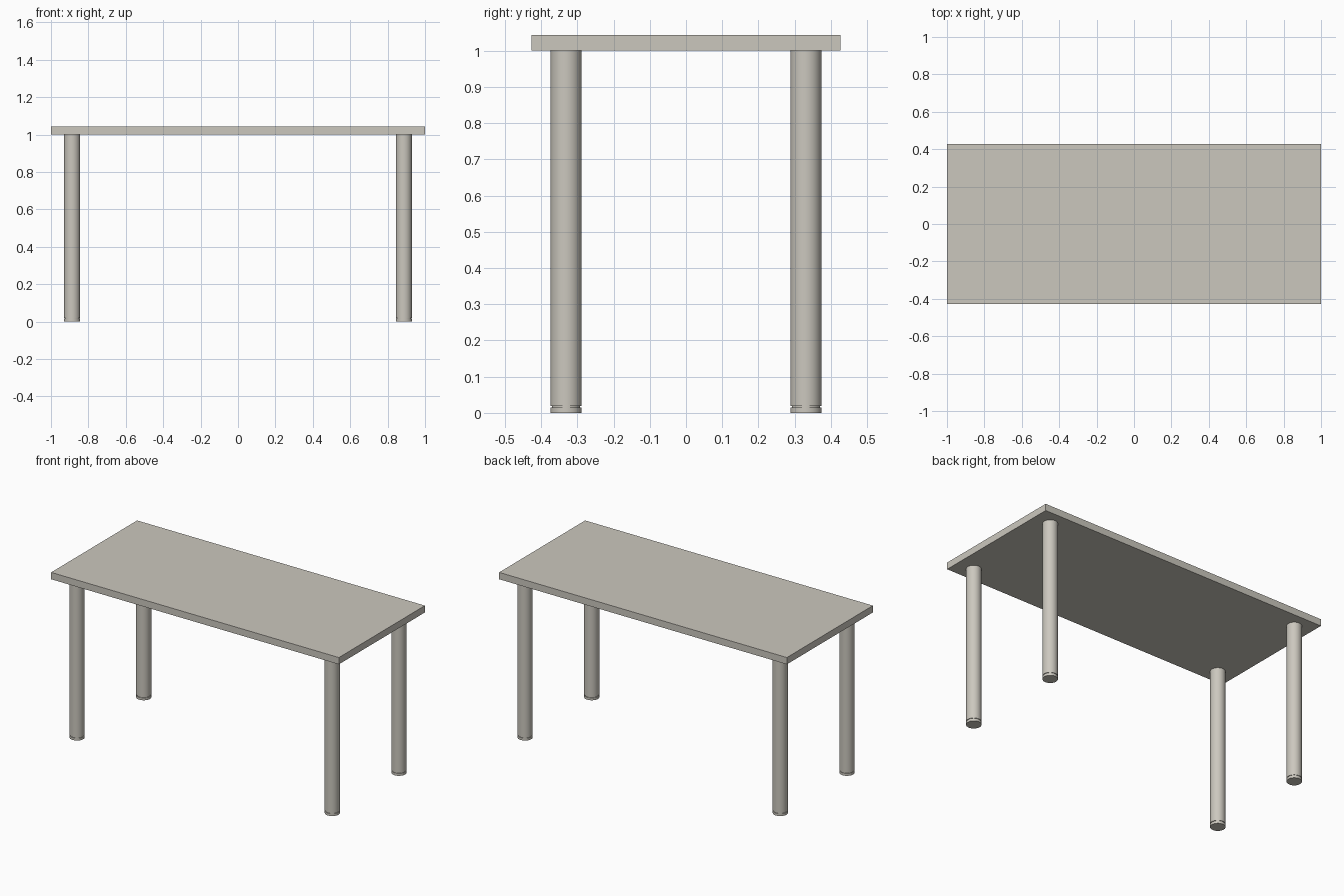
import bpy
import bmesh
import math

cube = bpy.data.objects.get("Cube")
if cube:
    bpy.data.objects.remove(cube, do_unlink=True)

# Single warm grey finish
COLOR = (0.60, 0.575, 0.515, 1.0)
mat = bpy.data.materials.new("warm grey")
mat.use_nodes = True
mat.diffuse_color = COLOR
bsdf = mat.node_tree.nodes["Principled BSDF"]
bsdf.inputs["Base Color"].default_value = COLOR
bsdf.inputs["Roughness"].default_value = 0.6

TOP_Z, THICK = 1.0, 0.043
LEG_X, LEG_Y, R = 0.887, 0.331, 0.043
SIDES = 48


def add_object(name, bm, location):
    bmesh.ops.recalc_face_normals(bm, faces=bm.faces)
    mesh = bpy.data.meshes.new(name)
    bm.to_mesh(mesh)
    bm.free()
    mesh.materials.append(mat)
    obj = bpy.data.objects.new(name, mesh)
    obj.location = location
    bpy.context.collection.objects.link(obj)
    return obj


def lathe(profile):
    """Revolve (radius, z) points around z; the ends lie on the axis."""
    bm = bmesh.new()
    verts = [bm.verts.new((r, 0, z)) for r, z in profile]
    edges = [bm.edges.new(pair) for pair in zip(verts, verts[1:])]
    bmesh.ops.spin(bm, geom=verts + edges, cent=(0, 0, 0), axis=(0, 0, 1),
                   angle=math.tau, steps=SIDES, use_duplicate=False)
    bmesh.ops.remove_doubles(bm, verts=bm.verts, dist=1e-5)
    return bm


# Tabletop slab
bm = bmesh.new()
bmesh.ops.create_cube(bm, size=1)
bmesh.ops.scale(bm, vec=(2.0, 0.854, THICK), verts=bm.verts)
add_object("tabletop", bm, (0, 0, TOP_Z + THICK / 2))

# Round legs, each with a foot set off by a narrow groove
leg_profile = [(0, 0), (R, 0), (R, 0.015), (R - 0.004, 0.015),
               (R - 0.004, 0.019), (R, 0.019), (R, TOP_Z), (0, TOP_Z)]
for y_name, sy in (("front", -1), ("back", 1)):
    for x_name, sx in (("left", 1), ("right", -1)):
        leg = add_object(f"{y_name}_{x_name}_leg", lathe(leg_profile),
                         (sx * LEG_X, sy * LEG_Y, 0))
        bpy.ops.object.select_all(action="DESELECT")
        leg.select_set(True)
        bpy.context.view_layer.objects.active = leg
        bpy.ops.object.shade_smooth_by_angle(angle=math.radians(30))
